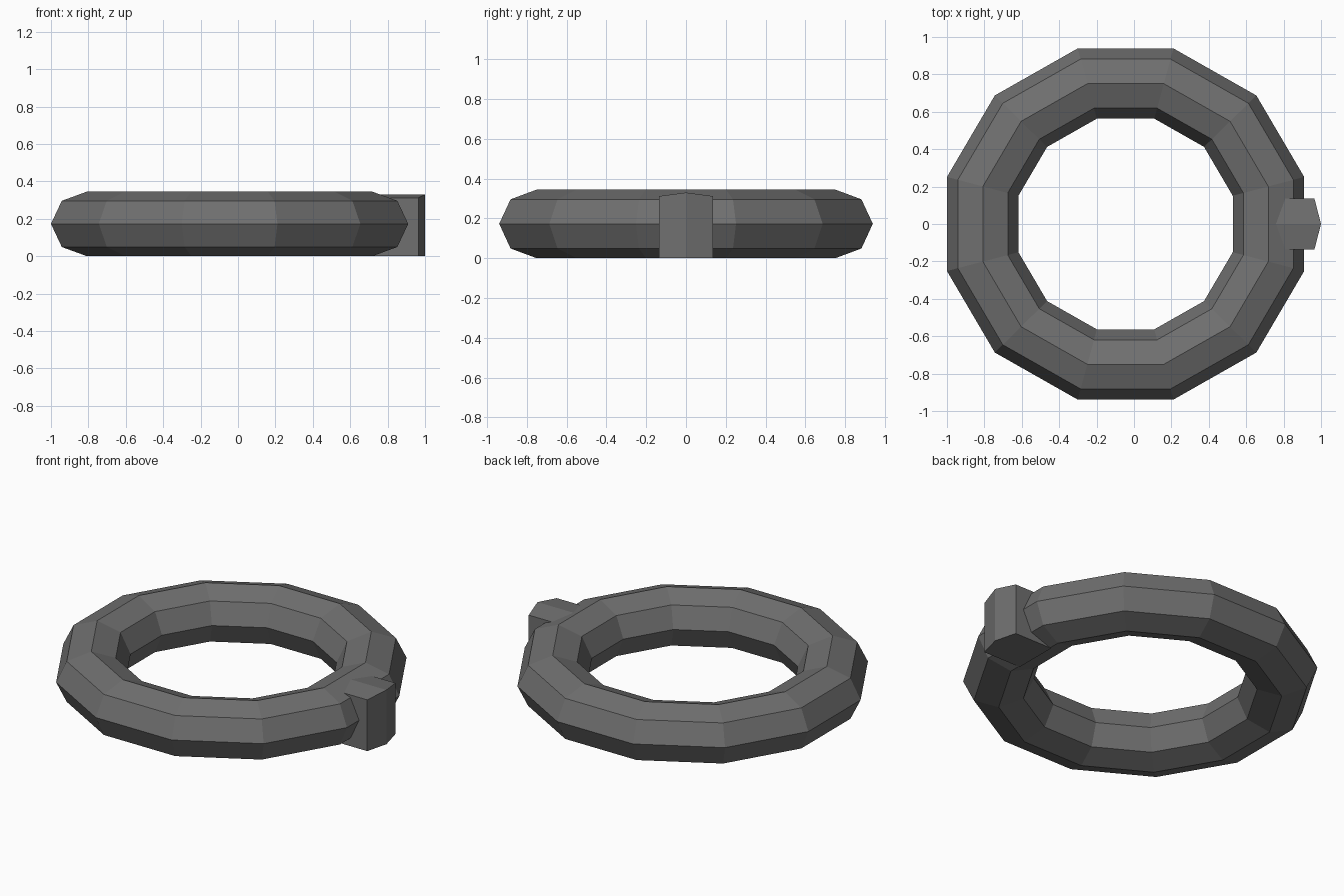
import bpy, bmesh, math

cube = bpy.data.objects.get("Cube")
if cube:
    bpy.data.objects.remove(cube)

grey = bpy.data.materials.new("dark_grey")
grey.use_nodes = True
colour = (0.16, 0.16, 0.16, 1)
grey.diffuse_color = colour
bsdf = next(n for n in grey.node_tree.nodes if n.type == 'BSDF_PRINCIPLED')
bsdf.inputs["Base Color"].default_value = colour
bsdf.inputs["Roughness"].default_value = 0.8


def finish(name, bm):
    bmesh.ops.recalc_face_normals(bm, faces=bm.faces)
    mesh = bpy.data.meshes.new(name)
    bm.to_mesh(mesh)
    bm.free()
    mesh.materials.append(grey)
    obj = bpy.data.objects.new(name, mesh)
    bpy.context.collection.objects.link(obj)
    return obj


# Twelve-sided ring with an eight-sided section, slightly narrower in y
SIDES = 12
CENTRE_X = -0.045
upper = [(0.955, 0.173), (0.897, 0.296), (0.763, 0.345), (0.63, 0.296), (0.573, 0.173)]
section = upper + [(r, 0.345 - z) for r, z in reversed(upper[1:-1])]

bm = bmesh.new()
loops = []
for i in range(SIDES):
    a = 2 * math.pi * (i + 0.5) / SIDES
    k = 1 / math.cos(math.pi / SIDES)
    loops.append([bm.verts.new((CENTRE_X + r * k * math.cos(a), 0.983 * r * k * math.sin(a), z))
                  for r, z in section])
n = len(section)
for i in range(SIDES):
    a, b = loops[i], loops[(i + 1) % SIDES]
    for j in range(n):
        bm.faces.new((a[j], b[j], b[(j + 1) % n], a[(j + 1) % n]))
finish("ring", bm)

# Upright clasp block with a pointed outer face and a gently gabled top
bm = bmesh.new()
for side in (1, -1):
    outline = [(0.71, 0, 0.33), (0.71, 0.135 * side, 0.312),
               (0.965, 0.135 * side, 0.312), (1.0, 0, 0.33)]
    top = [bm.verts.new(p) for p in outline]
    base = [bm.verts.new((x, y, 0)) for x, y, z in outline]
    bm.faces.new(top)
    bm.faces.new(base)
    for j in range(3):
        bm.faces.new((top[j], top[j + 1], base[j + 1], base[j]))
bmesh.ops.remove_doubles(bm, verts=bm.verts, dist=0.0001)
finish("clasp_block", bm)
